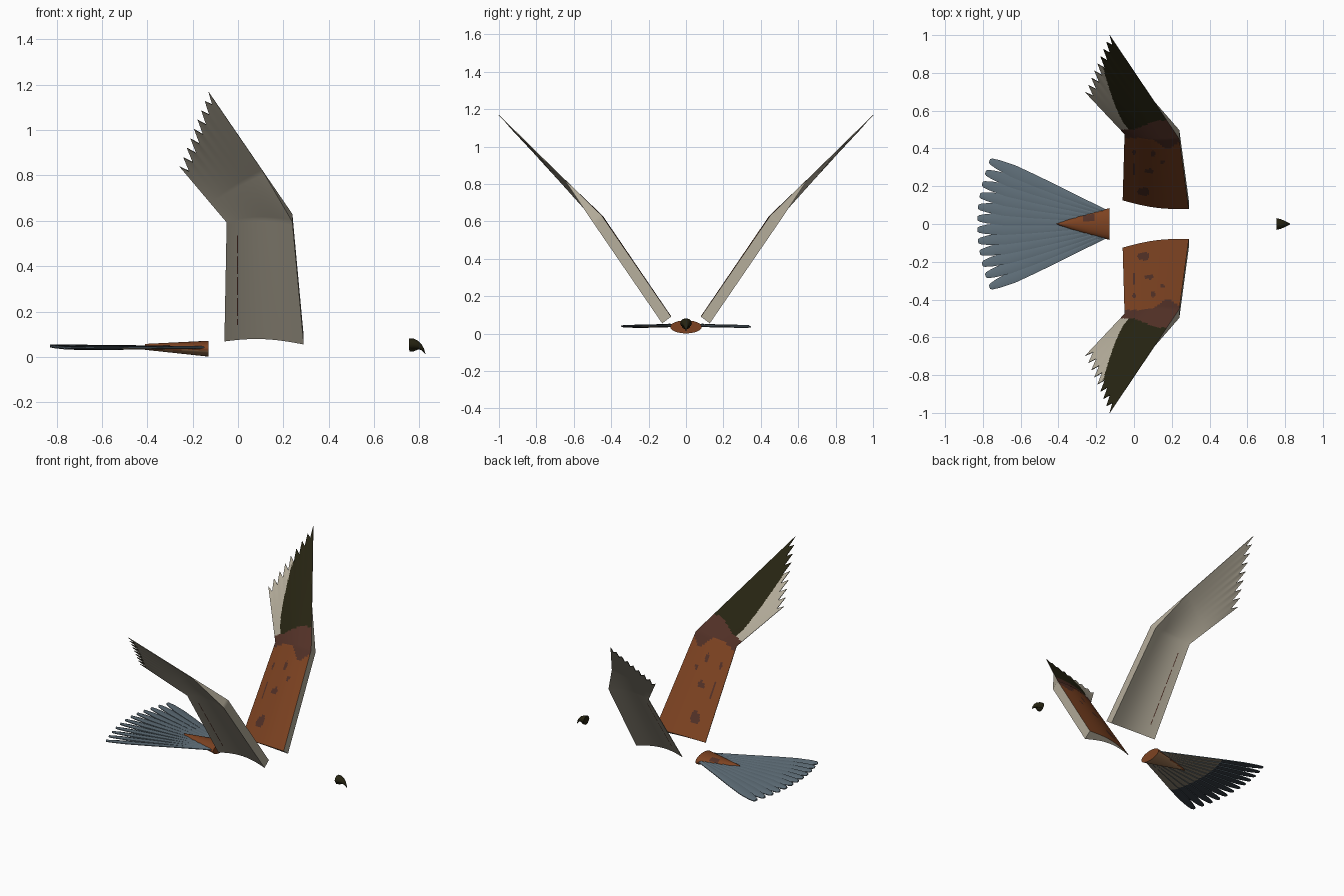
import bpy, bmesh, math
from mathutils import Vector

if "Cube" in bpy.data.objects:
    bpy.data.objects.remove(bpy.data.objects["Cube"])


def linear(c):
    return c / 12.92 if c <= 0.04045 else ((c + 0.055) / 1.055) ** 2.4


def material(name, r, g, b):
    m = bpy.data.materials.new(name)
    m.use_nodes = True
    col = (linear(r), linear(g), linear(b), 1)
    m.diffuse_color = col
    bsdf = next(n for n in m.node_tree.nodes if n.type == "BSDF_PRINCIPLED")
    bsdf.inputs["Base Color"].default_value = col
    return m


rust = material("rust", 0.49, 0.26, 0.13)
brown = material("dark brown", 0.32, 0.19, 0.15)
black = material("olive black", 0.15, 0.14, 0.07)
cream = material("cream", 0.70, 0.67, 0.60)
slate = material("slate blue", 0.37, 0.43, 0.47)
dark_slate = material("dark slate", 0.24, 0.27, 0.30)
taupe = material("taupe", 0.58, 0.54, 0.47)
tan = material("tan", 0.62, 0.46, 0.32)


def finish(bm, name, mats):
    bmesh.ops.recalc_face_normals(bm, faces=bm.faces)
    mesh = bpy.data.meshes.new(name)
    bm.to_mesh(mesh)
    bm.free()
    for m in mats:
        mesh.materials.append(m)
    ob = bpy.data.objects.new(name, mesh)
    bpy.context.collection.objects.link(ob)
    bpy.ops.object.select_all(action="DESELECT")
    ob.select_set(True)
    bpy.context.view_layer.objects.active = ob
    bpy.ops.object.shade_smooth_by_angle(angle=math.radians(35))
    return ob


# Wings: each is a lofted sheet with a thick leading edge and notched feather tips
LEAD = [Vector((0.29, 0.08, 0.09)), Vector((0.24, 0.45, 0.63)), Vector((-0.13, 1.0, 1.17))]
TRAIL = [Vector((-0.06, 0.125, 0.07)), Vector((-0.05, 0.475, 0.595)), Vector((-0.257, 0.695, 0.84))]
UP = Vector((0, -0.8, 0.6))
COLS, INNER, OUTER, FEATHERS = 64, 40, 60, 8
SPOTS = [(0.05, 0.17, 0.032, 0.022), (0.08, 0.28, 0.025, 0.012), (0.1, 0.37, 0.012, 0.018),
         (0.0, 0.29, 0.006, 0.03), (0.0, 0.38, 0.008, 0.016), (0.15, 0.33, 0.012, 0.01)]


def wing_point(row, col):
    u = col / COLS
    if row <= INNER:
        t, seg, fade = row / INNER, 0, 1
        bulge = 0.02
    else:
        t, seg = (row - INNER) / OUTER, 1
        fade, bulge = max(0, 1 - t / 0.35), 0.02 * (1 - t)
        f = (u * FEATHERS) % 1
        t -= (0.06 + 0.1 * u) * (1 - abs(2 * f - 1)) * t ** 4
    a = LEAD[seg].lerp(LEAD[seg + 1], t)
    b = TRAIL[seg].lerp(TRAIL[seg + 1], t)
    top = a.lerp(b, u) + UP * bulge * math.sin(math.pi * u)
    return top, top - UP * (0.055 * (1 - u) ** 1.5 * fade + 0.004)


def upper_colour(x, y, outer):
    if outer:
        if y < 0.5 + 0.4 * min(max(x, 0), 0.12):
            return 1
        edge = -0.013 - 0.159 * max(0, (y - 0.495) / 0.365) ** 0.6
        return 2 if x > edge else 3
    if y > 0.455 - 0.055 * math.exp(-((x - 0.18) / 0.06) ** 2):
        return 1
    for sx, sy, rx, ry in SPOTS:
        if ((x - sx) / rx) ** 2 + ((y - sy) / ry) ** 2 < 1:
            return 1
    return 0


def wing(name, side):
    bm = bmesh.new()
    rows = INNER + OUTER
    grids = [[], []]
    for r in range(rows + 1):
        pairs = [wing_point(r, c) for c in range(COLS + 1)]
        for k in (0, 1):
            grids[k].append([bm.verts.new((p[k].x, side * p[k].y, p[k].z)) for p in pairs])
    top, low = grids
    for r in range(rows):
        for c in range(COLS):
            for k, g in enumerate(grids):
                f = bm.faces.new((g[r][c], g[r][c + 1], g[r + 1][c + 1], g[r + 1][c]))
                p = f.calc_center_median()
                f.material_index = 3 if k else upper_colour(p.x, abs(p.y), r >= INNER)
                # thin seam showing on the underside
                if k and c == 53 and 4 < r < INNER - 4 and r % 7:
                    f.material_index = 1
        for c in (0, COLS):
            bm.faces.new((top[r][c], top[r + 1][c], low[r + 1][c], low[r][c])).material_index = 3
    for r in (0, rows):
        for c in range(COLS):
            bm.faces.new((top[r][c], top[r][c + 1], low[r][c + 1], low[r][c])).material_index = 3 if r == 0 else 2
    finish(bm, name, [rust, brown, black, cream])


wing("wing_near", -1)
wing("wing_far", 1)


# Tail feathers: shingled blades spread in a fan
BLADE = [(0, 0.012), (0.3, 0.02), (0.6, 0.03), (0.8, 0.033), (0.93, 0.025), (0.985, 0.017), (1, 0.01)]


def tail_feather(index, count):
    k = 2 * index / (count - 1) - 1
    root = Vector((-0.14, 0.06 * k, 0.04))
    tip = Vector((-0.83 + 0.065 * k * k, 0.335 * k, 0.048 - 0.01 * abs(k)))
    along = (tip - root).normalized()
    across = Vector((-along.y, along.x, 0.15)).normalized()
    bm = bmesh.new()
    rings = []
    for t, w in BLADE:
        c = root.lerp(tip, t)
        offsets = [(-w, 0.002), (0, 0.008), (w, 0.002), (w, -0.003), (0, -0.005), (-w, -0.003)]
        rings.append([bm.verts.new(c + across * a + Vector((0, 0, h))) for a, h in offsets])
    for i in range(len(rings) - 1):
        for j in range(6):
            n = (j + 1) % 6
            f = bm.faces.new((rings[i][j], rings[i][n], rings[i + 1][n], rings[i + 1][j]))
            if j in (3, 4):
                f.material_index = 2 if i < 2 else 1
    bm.faces.new(rings[0])
    bm.faces.new(rings[-1])
    finish(bm, "tail_feather_%d" % (index + 1), [slate, dark_slate, taupe])


for i in range(12):
    tail_feather(i, 12)


def loft(name, stations, sides, mats, rule):
    # stations are x, centre height, half width, half height
    bm = bmesh.new()
    rings = []
    for x, z, ry, rz in stations:
        angles = [2 * math.pi * j / sides for j in range(sides)]
        rings.append([bm.verts.new((x, ry * math.cos(a), z + rz * math.sin(a))) for a in angles])
    for a, b in zip(rings, rings[1:]):
        for j in range(sides):
            n = (j + 1) % sides
            f = bm.faces.new((a[j], a[n], b[n], b[j]))
            f.material_index = rule(f.calc_center_median())
    bm.faces.new(rings[0])
    bm.faces.new(rings[-1])
    return finish(bm, name, mats)


# Rump: tapering cover over the tail root, with a dark patch on top
def rump_colour(p):
    if p.z < 0.03:
        return 1
    return 2 if -0.27 < p.x < -0.21 and 0.015 < p.y < 0.05 else 0


rump = []
for i in range(15):
    t = i / 14
    rump.append((-0.13 - 0.28 * t, 0.036 + 0.008 * t, 0.083 * (1 - t) ** 0.85 + 0.001,
                 0.035 - 0.022 * t))
loft("rump", rump, 24, [rust, tan, brown], rump_colour)

# Beak: hooked upper half and a small lower half
loft("upper_beak", [(0.755, 0.056, 0.031, 0.026), (0.775, 0.056, 0.026, 0.024), (0.795, 0.052, 0.018, 0.018),
                    (0.81, 0.042, 0.011, 0.013), (0.82, 0.028, 0.006, 0.009), (0.826, 0.014, 0.001, 0.002)],
     12, [black], lambda p: 0)
loft("lower_beak", [(0.757, 0.036, 0.022, 0.012), (0.775, 0.034, 0.016, 0.01), (0.796, 0.036, 0.003, 0.003)],
     12, [black], lambda p: 0)
